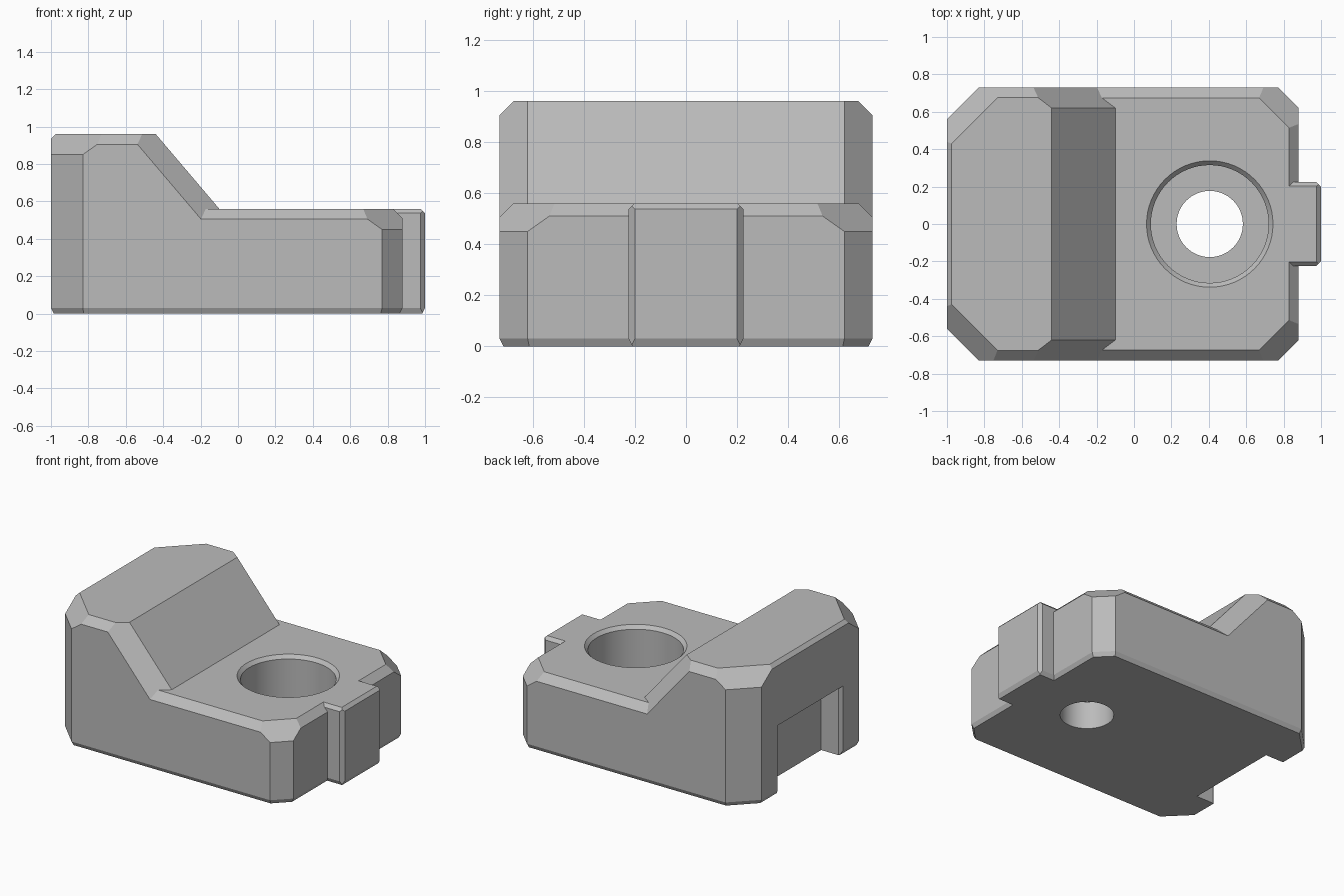
import bpy
import bmesh
from math import radians, sqrt, tau
from mathutils import Vector

cube = bpy.data.objects.get("Cube")
if cube:
    bpy.data.objects.remove(cube, do_unlink=True)

grey = bpy.data.materials.new("plain grey")
grey.use_nodes = True
colour = (0.5, 0.5, 0.5, 1)
grey.diffuse_color = colour
grey.node_tree.nodes["Principled BSDF"].inputs["Base Color"].default_value = colour


def make(name, bm):
    bmesh.ops.recalc_face_normals(bm, faces=bm.faces)
    mesh = bpy.data.meshes.new(name)
    bm.to_mesh(mesh)
    bm.free()
    mesh.materials.append(grey)
    obj = bpy.data.objects.new(name, mesh)
    bpy.context.collection.objects.link(obj)
    return obj


def box(x0, x1, half_y, height):
    bm = bmesh.new()
    bmesh.ops.create_cube(bm, size=1)
    for v in bm.verts:
        v.co = (x1 if v.co.x > 0 else x0, half_y if v.co.y > 0 else -half_y,
                height if v.co.z > 0 else 0)
    return bm


def slice_off(bm, normal, point):
    geom = bm.verts[:] + bm.edges[:] + bm.faces[:]
    bmesh.ops.bisect_plane(bm, geom=geom, dist=1e-5, plane_co=point,
                           plane_no=Vector(normal).normalized(), clear_outer=True)
    bmesh.ops.holes_fill(bm, edges=bm.edges[:], sides=0)


def slice_pair(bm, normal, point):
    """Cut on both sides of the y = 0 plane."""
    for s in (-1, 1):
        slice_off(bm, (normal[0], s * normal[1], normal[2]),
                  (point[0], s * point[1], point[2]))


def combine(obj, other, operation):
    mod = obj.modifiers.new(operation, "BOOLEAN")
    mod.operation = operation
    mod.solver = "EXACT"
    mod.object = other
    bpy.context.view_layer.objects.active = obj
    bpy.ops.object.modifier_apply(modifier=mod.name)
    bpy.data.objects.remove(other, do_unlink=True)


W = 0.73          # half width
LIP = 0.03        # bottom bevel height
R2 = sqrt(2)

# Tall end with chamfered rim, corners and slope
bm = box(-1, 0.1, W, 0.96)
slope = Vector((0.4, 0, 0.34)).normalized()
slice_off(bm, slope, (-0.44, 0, 0.96))
slice_off(bm, (-1, 0, 1), (-1, 0, 0.935))
slice_pair(bm, (-1, 1, 0), (-0.83, W, 0))
slice_pair(bm, (-1, 1, R2), (-0.83, W, 0.85))
slice_pair(bm, (0, 1, 1), (0, W, 0.905))
slice_pair(bm, (slope.x, 1, slope.z), (-0.44, 0.62, 0.96))
body = make("clamp_body", bm)

# Low end
bm = box(-0.7, 0.88, W, 0.56)
slice_off(bm, (1, 0, 1), (0.88, 0, 0.51))
slice_pair(bm, (1, 1, 0), (0.77, W, 0))
slice_pair(bm, (1, 1, R2), (0.77, W, 0.45))
slice_pair(bm, (0, 1, 1), (0, W, 0.505))
combine(body, make("low_end", bm), "UNION")

# Bevel round the underside
bm = bmesh.new()
bm.from_mesh(body.data)
bmesh.ops.remove_doubles(bm, verts=bm.verts, dist=1e-4)
slice_pair(bm, (0, 2, -1), (0, W, LIP))
for end, corner, side in ((0.88, 0.77, 1), (-1, -0.83, -1)):
    slice_off(bm, (2 * side, 0, -1), (end, 0, LIP))
    slice_pair(bm, (R2 * side, R2, -1), (corner, W, LIP))
bmesh.ops.recalc_face_normals(bm, faces=bm.faces)
bm.to_mesh(body.data)
bm.free()

# Locating tab on the low end
bm = box(0.7, 1, 0.225, 0.56)
slice_pair(bm, (1, 1, 0), (0.975, 0.225, 0))
slice_pair(bm, (0, 1, 1), (0, 0.225, 0.537))
slice_off(bm, (1, 0, 1), (1, 0, 0.537))
slice_off(bm, (2, 0, -1), (1, 0, LIP))
slice_pair(bm, (0, 2, -1), (0, 0.225, LIP))
combine(body, make("locating_tab", bm), "UNION")

# Slot in the tall end, flared at the mouth
bm = bmesh.new()
half = [(-0.84, 0.355), (-0.98, 0.355), (-1.2, 0.575)]
outline = half + [(x, -y) for x, y in reversed(half)]
face = bm.faces.new([bm.verts.new((x, y, -0.1)) for x, y in outline])
top = bmesh.ops.extrude_face_region(bm, geom=[face])["geom"]
bmesh.ops.translate(bm, vec=(0, 0, 0.6),
                    verts=[g for g in top if isinstance(g, bmesh.types.BMVert)])
combine(body, make("slot_cutter", bm), "DIFFERENCE")

# Counterbored bolt hole with chamfered rim
bm = bmesh.new()
profile = [(0, -0.1), (0.177, -0.1), (0.177, 0.2), (0.315, 0.2),
           (0.315, 0.535), (0.338, 0.56), (0.438, 0.66), (0, 0.66)]
centre = Vector((0.405, 0, 0))
verts = [bm.verts.new(centre + Vector((r, 0, z))) for r, z in profile]
edges = [bm.edges.new(pair) for pair in zip(verts, verts[1:])]
bmesh.ops.spin(bm, geom=verts + edges, cent=centre, axis=(0, 0, 1),
               angle=tau, steps=64, use_duplicate=False)
bmesh.ops.remove_doubles(bm, verts=bm.verts, dist=1e-4)
combine(body, make("bore_cutter", bm), "DIFFERENCE")

# Clean up coplanar splits and shade
bm = bmesh.new()
bm.from_mesh(body.data)
bmesh.ops.remove_doubles(bm, verts=bm.verts, dist=1e-4)
bmesh.ops.dissolve_limit(bm, angle_limit=radians(0.5), verts=bm.verts, edges=bm.edges)
bm.to_mesh(body.data)
bm.free()
bpy.ops.object.select_all(action="DESELECT")
body.select_set(True)
bpy.context.view_layer.objects.active = body
bpy.ops.object.shade_smooth_by_angle(angle=radians(20))
